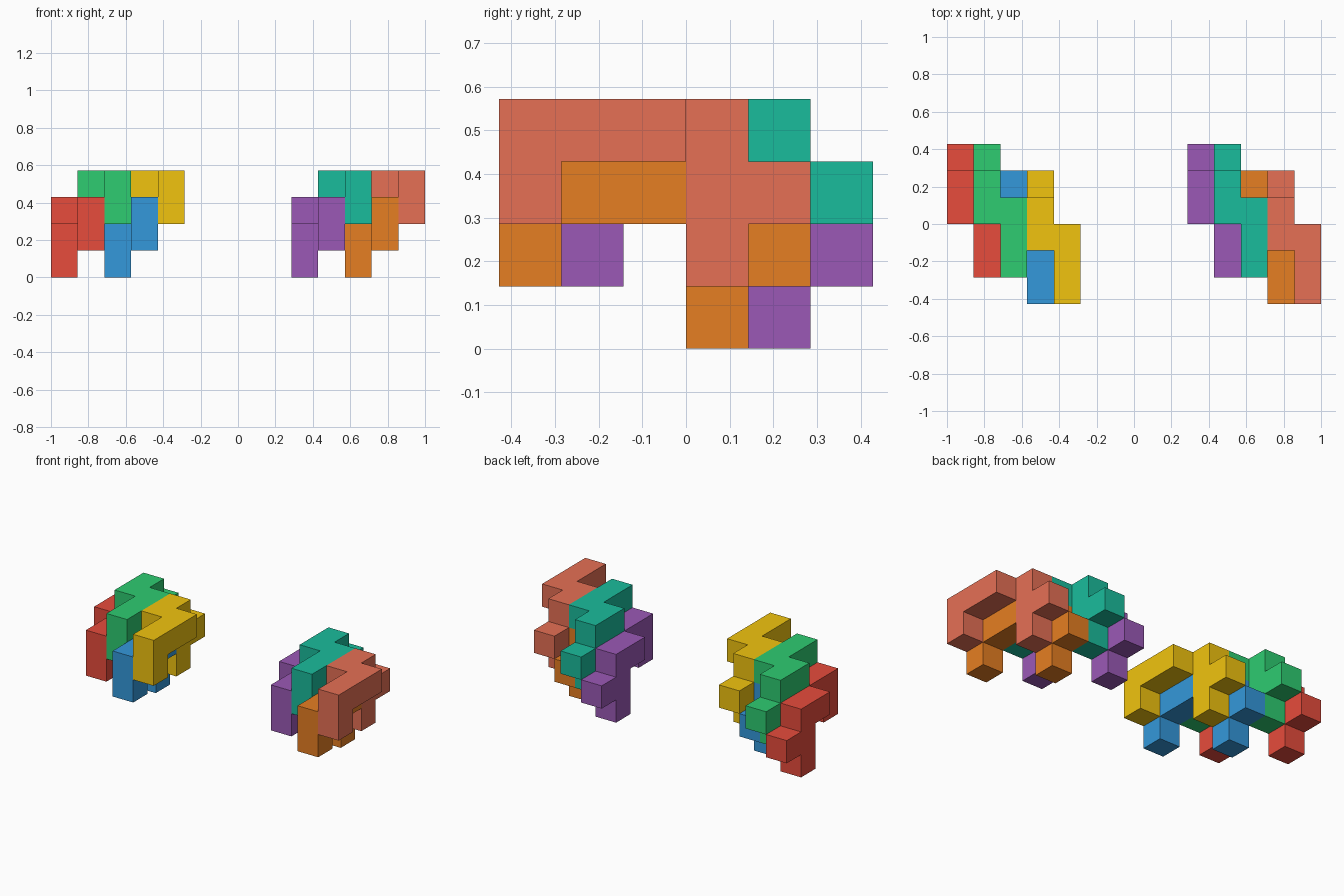
import bpy, bmesh
from mathutils import Vector

if "Cube" in bpy.data.objects:
    bpy.data.objects.remove(bpy.data.objects["Cube"])

U = 1 / 7  # cube edge; the whole model is 14 cubes wide

# Nine cubes of one hooked puzzle piece (grid x, y, z)
PIECE = [(4, 0, 3), (4, 1, 3), (4, 2, 3), (4, 0, 2),
         (3, 2, 3), (3, 3, 3), (3, 3, 2), (3, 3, 1), (3, 4, 2)]
DIRS = [(1, 0, 0), (-1, 0, 0), (0, 1, 0), (0, -1, 0), (0, 0, 1), (0, 0, -1)]


def linear(hex_code):
    rgb = [int(hex_code[i:i + 2], 16) / 255 for i in (0, 2, 4)]
    return [c / 12.92 if c < 0.04045 else ((c + 0.055) / 1.055) ** 2.4 for c in rgb] + [1]


def make_piece(name, offset, colour):
    cells = {tuple(a + b for a, b in zip(c, offset)) for c in PIECE}
    bm = bmesh.new()
    # Outer cube sides only
    for c in cells:
        for d in DIRS:
            if tuple(a + b for a, b in zip(c, d)) in cells:
                continue
            n = Vector(d)
            s = Vector((d[1], d[2], d[0]))
            t = n.cross(s)
            mid = Vector(c) + Vector((0.5, 0.5, 0.5)) + n / 2
            pts = [mid + (s * i + t * j) / 2 for i, j in ((-1, -1), (1, -1), (1, 1), (-1, 1))]
            bm.faces.new([bm.verts.new(((p.x - 7) * U, (p.y - 3) * U, p.z * U)) for p in pts])
    # Weld and merge flat regions
    bmesh.ops.remove_doubles(bm, verts=bm.verts, dist=1e-4)
    bmesh.ops.dissolve_limit(bm, angle_limit=0.01, verts=bm.verts, edges=bm.edges)
    bmesh.ops.recalc_face_normals(bm, faces=bm.faces)
    mesh = bpy.data.meshes.new(name)
    bm.to_mesh(mesh)
    bm.free()
    mat = bpy.data.materials.new(name + "_colour")
    mat.diffuse_color = linear(colour)
    mat.use_nodes = True
    mat.node_tree.nodes["Principled BSDF"].inputs["Base Color"].default_value = mat.diffuse_color
    mesh.materials.append(mat)
    bpy.context.collection.objects.link(bpy.data.objects.new(name, mesh))


# Four interlocking offsets, repeated in two differently coloured clusters
OFFSETS = [(0, 0, 0), (-1, 0, -1), (-2, 1, 0), (-3, 1, -1)]
CLUSTERS = [("left", 0, ["f1c40f", "3498db", "2ecc71", "e74c3c"]),
            ("right", 9, ["e67055", "e67e22", "1abc9c", "9b59b6"])]
LABELS = ["outer_top_piece", "outer_low_piece", "inner_top_piece", "inner_low_piece"]

for side, shift, colours in CLUSTERS:
    for label, (x, y, z), colour in zip(LABELS, OFFSETS, colours):
        make_piece(f"{side}_{label}", (x + shift, y, z), colour)
